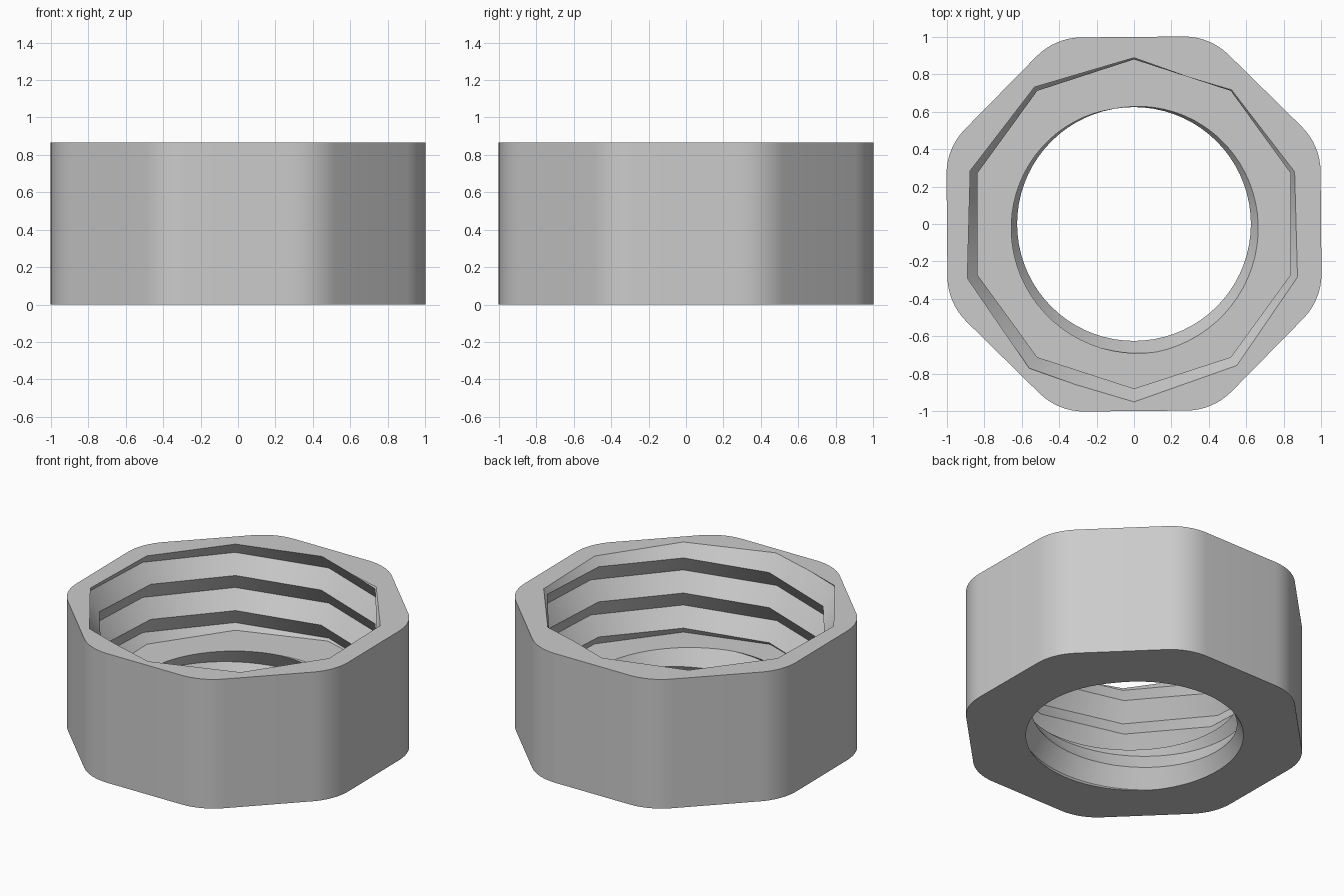
import bpy, bmesh, math
from mathutils import Vector

if "Cube" in bpy.data.objects:
    bpy.data.objects.remove(bpy.data.objects["Cube"])

HEIGHT = 0.865     # overall height
FLOOR = 0.275      # level where the wide bore meets the narrow hole
PITCH = 0.235      # rise of both threads per turn


def helix_sheet(bm, sides, start, crest, root, root_angle, root_z, lo, hi):
    """V-shaped right-handed internal thread, trimmed flat at lo and hi."""
    half = PITCH / 2
    first = -2 * (int((root_z - lo) / PITCH) + 3)
    last = 2 * (int((hi - root_z) / PITCH) + 3)
    columns = []
    for j in range(sides + 1):
        a = start + math.tau * j / sides
        rise = root_z + PITCH * (a - root_angle) / math.tau
        column = []
        for i in range(first, last + 1):
            r = root if i % 2 == 0 else crest
            column.append(bm.verts.new((r * math.cos(a), r * math.sin(a), rise + i * half)))
        columns.append(column)
    for c0, c1 in zip(columns, columns[1:]):
        for i in range(len(c0) - 1):
            bm.faces.new((c0[i], c1[i], c1[i + 1], c0[i + 1]))
    bmesh.ops.remove_doubles(bm, verts=bm.verts[:], dist=1e-4)
    for z, up in ((hi, 1), (lo, -1)):
        bmesh.ops.bisect_plane(bm, geom=bm.verts[:] + bm.edges[:] + bm.faces[:], dist=1e-5,
                               plane_co=(0, 0, z), plane_no=(0, 0, up), clear_outer=True)


def rounded_octagon(apothem, radius, turn, steps=8):
    """Outline of an octagon with filleted corners."""
    points = []
    centre = (apothem - radius) / math.cos(math.pi / 8)
    for k in range(8):
        mid = math.pi / 8 + k * math.pi / 4 + turn
        for s in range(steps + 1):
            a = mid + math.pi / 4 * (s / steps - 0.5)
            points.append((centre * math.cos(mid) + radius * math.cos(a),
                           centre * math.sin(mid) + radius * math.sin(a)))
    return points


def append(target, source):
    mesh = bpy.data.meshes.new("temporary")
    source.to_mesh(mesh)
    source.free()
    target.from_mesh(mesh)
    bpy.data.meshes.remove(mesh)


bm = bmesh.new()

# Outer wall
outline = rounded_octagon(1.0, 0.34, math.radians(0.5))
low = [bm.verts.new((x, y, 0)) for x, y in outline]
high = [bm.verts.new((x, y, HEIGHT)) for x, y in outline]
for i in range(len(outline)):
    k = (i + 1) % len(outline)
    bm.faces.new((low[i], low[k], high[k], high[i]))

# Ten-sided thread in the wide bore
bore = bmesh.new()
helix_sheet(bore, 10, math.radians(90), 0.88, 0.96, math.radians(250), HEIGHT, FLOOR, HEIGHT)
append(bm, bore)

# Round thread in the narrow hole
hole = bmesh.new()
helix_sheet(hole, 72, 0, 0.625, 0.695, math.radians(280), FLOOR, 0, FLOOR)
append(bm, hole)

# Flat rim, inner floor and base joining the walls
for z in (HEIGHT, FLOOR, 0):
    edges = [e for e in bm.edges if e.is_boundary and all(abs(v.co.z - z) < 1e-3 for v in e.verts)]
    bmesh.ops.triangle_fill(bm, edges=edges, use_beauty=True, normal=Vector((0, 0, 1)))
bmesh.ops.recalc_face_normals(bm, faces=bm.faces[:])

mesh = bpy.data.meshes.new("threaded_nut")
bm.to_mesh(mesh)
bm.free()
nut = bpy.data.objects.new("threaded_nut", mesh)
bpy.context.collection.objects.link(nut)

grey = bpy.data.materials.new("plain_grey")
grey.diffuse_color = (0.6, 0.6, 0.6, 1)
grey.use_nodes = True
grey.node_tree.nodes["Principled BSDF"].inputs["Base Color"].default_value = grey.diffuse_color
mesh.materials.append(grey)

bpy.context.view_layer.objects.active = nut
nut.select_set(True)
bpy.ops.object.shade_smooth_by_angle(angle=math.radians(40))
